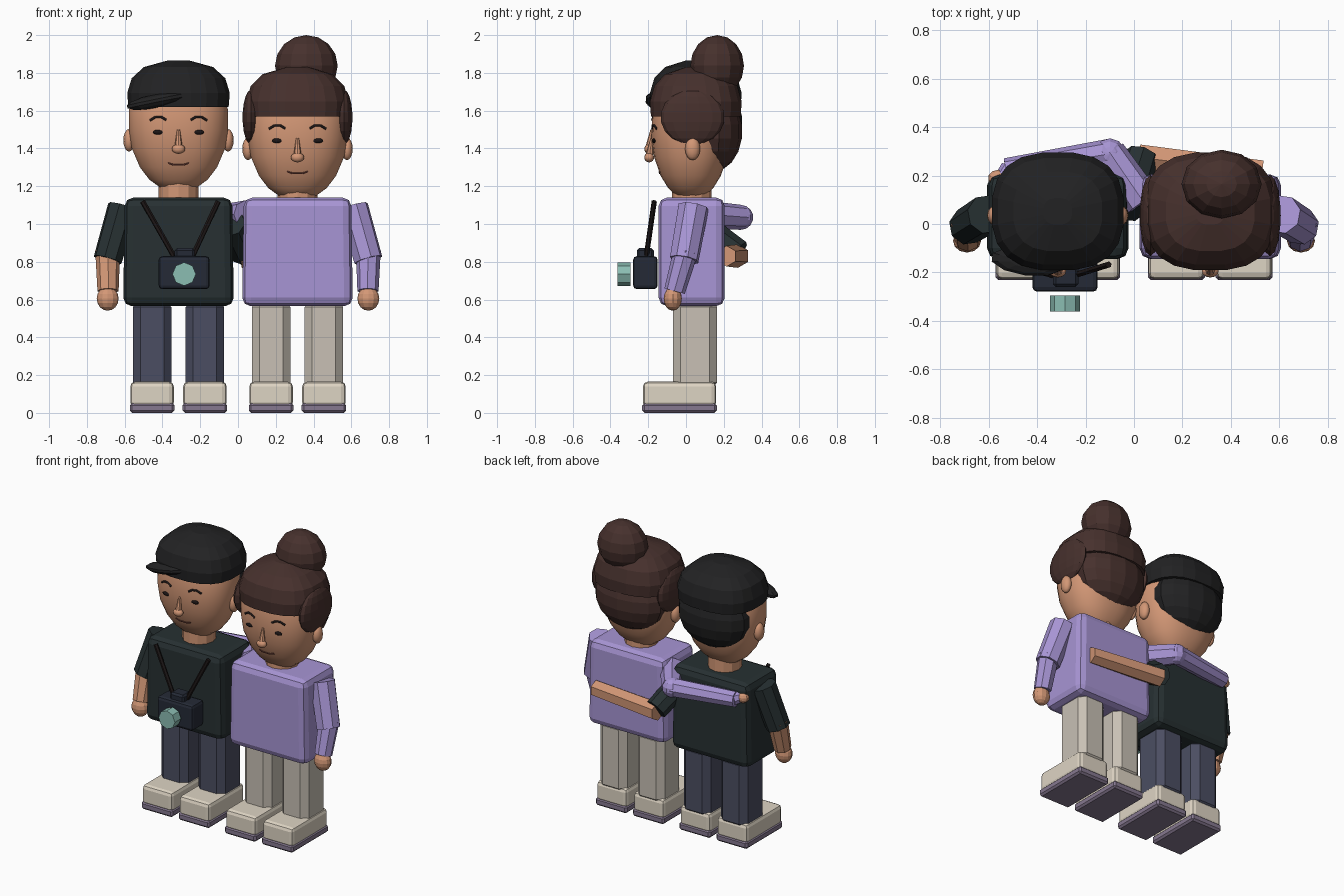
import bpy, bmesh
from math import cos, sin, pi, copysign
from mathutils import Vector, Matrix, Euler

if "Cube" in bpy.data.objects:
    bpy.data.objects.remove(bpy.data.objects["Cube"])


def material(name, r, g, b):
    m = bpy.data.materials.new(name)
    m.diffuse_color = (r, g, b, 1)
    m.use_nodes = True
    m.node_tree.nodes["Principled BSDF"].inputs["Base Color"].default_value = m.diffuse_color
    return m


SKIN = material("skin", .65, .31, .18)
BLACK = material("black_hair", .016, .016, .017)
BROWN = material("brown_hair", .062, .03, .026)
GREEN = material("dark_shirt", .02, .03, .032)
LILAC = material("lilac_shirt", .39, .30, .66)
NAVY = material("navy_trousers", .07, .076, .122)
BEIGE = material("beige_trousers", .58, .53, .46)
CREAM = material("shoe", .73, .66, .55)
SOLE = material("sole", .24, .19, .28)
TEAL = material("lens", .26, .51, .45)
INK = material("camera", .018, .023, .037)
DARK = material("dark_line", .012, .008, .008)
LIP = material("lip", .12, .04, .03)


def finish(name, bm, mat, smooth=False):
    bmesh.ops.recalc_face_normals(bm, faces=bm.faces)
    for f in bm.faces:
        f.smooth = smooth
    me = bpy.data.meshes.new(name)
    bm.to_mesh(me)
    bm.free()
    ob = bpy.data.objects.new(name, me)
    me.materials.append(mat)
    bpy.context.collection.objects.link(ob)
    return ob


def box(name, x, y, z, mat, bevel=.03, seg=2, taper=1):
    """Bevelled box from (min, max) ranges; taper scales the top in x."""
    bm = bmesh.new()
    bmesh.ops.create_cube(bm, size=1)
    mid = [sum(r) / 2 for r in (x, y, z)]
    size = [r[1] - r[0] for r in (x, y, z)]
    for v in bm.verts:
        k = taper if v.co.z > 0 else 1
        v.co = [m + c * s for m, c, s in zip(mid, (v.co.x * k, v.co.y, v.co.z), size)]
    bmesh.ops.bevel(bm, geom=bm.edges[:], offset=bevel, segments=seg, profile=.5, affect='EDGES')
    return finish(name, bm, mat)


def ball(name, loc, rad, mat, rot=(0, 0, 0), u=10, v=7, smooth=False):
    bm = bmesh.new()
    m = Matrix.LocRotScale(Vector(loc), Euler(rot), Vector(rad))
    bmesh.ops.create_uvsphere(bm, u_segments=u, v_segments=v, radius=1, matrix=m)
    return finish(name, bm, mat, smooth)


def limb(name, a, b, r0, r1, mat, sides=8):
    a, b = Vector(a), Vector(b)
    d = b - a
    m = Matrix.Translation((a + b) / 2) @ d.to_track_quat('Z', 'Y').to_matrix().to_4x4()
    bm = bmesh.new()
    bmesh.ops.create_cone(bm, cap_ends=True, segments=sides, radius1=r0, radius2=r1,
                          depth=d.length, matrix=m)
    return finish(name, bm, mat)


def loft(name, cx, cy, rings, mat, n, power, smooth=False):
    """Stack of superellipse rings (z, rx, ry)."""
    bm = bmesh.new()
    loops = []
    for z, rx, ry in rings:
        loop = []
        for i in range(n):
            t = 2 * pi * (i + .5) / n
            c, s = cos(t), sin(t)
            loop.append(bm.verts.new((cx + rx * copysign(abs(c) ** (2 / power), c),
                                      cy + ry * copysign(abs(s) ** (2 / power), s), z)))
        loops.append(loop)
    for p, q in zip(loops, loops[1:]):
        for i in range(n):
            j = (i + 1) % n
            bm.faces.new((p[i], p[j], q[j], q[i]))
    bm.faces.new(loops[0])
    bm.faces.new(loops[-1])
    return finish(name, bm, mat, smooth)


def line(name, pts, r, mat):
    cu = bpy.data.curves.new(name, 'CURVE')
    cu.dimensions = '3D'
    cu.bevel_depth, cu.bevel_resolution, cu.use_fill_caps = r, 1, True
    sp = cu.splines.new('POLY')
    sp.points.add(len(pts) - 1)
    for p, co in zip(sp.points, pts):
        p.co = (*co, 1)
    cu.materials.append(mat)
    ob = bpy.data.objects.new(name, cu)
    bpy.context.collection.objects.link(ob)


HEAD = [(1.18, .05, .04), (1.195, .10, .08), (1.235, .155, .12), (1.30, .205, .16),
        (1.40, .248, .195), (1.50, .263, .208), (1.60, .264, .205), (1.72, .23, .18), (1.78, .15, .12)]
POWER = 2.3


def face_y(dx, z):
    for (z0, a0, b0), (z1, a1, b1) in zip(HEAD, HEAD[1:]):
        if z0 <= z <= z1:
            t = (z - z0) / (z1 - z0)
            a, b = a0 + t * (a1 - a0), b0 + t * (b1 - b0)
            return .025 - b * (1 - abs(dx / a) ** POWER) ** (1 / POWER)


def person(who, s, dz, shirt, trousers, hair):
    cx = s * .315
    # torso, neck, legs, shoes
    box(who + "_torso", (cx - .293, cx + .293), (-.145, .205), (.565, 1.14), shirt, .045, 2, .97)
    limb(who + "_neck", (cx, .03, 1.08), (cx, .03, 1.3), .105, .105, SKIN, 12)
    for side in (-1, 1):
        lx = cx + side * .14
        box(who + "_leg", (lx - .102, lx + .102), (-.07, .165), (.12, .60), trousers, .04, 1)
        box(who + "_shoe", (lx - .115, lx + .115), (-.228, .16), (.03, .165), CREAM, .025, 2)
        box(who + "_sole", (lx - .118, lx + .118), (-.232, .163), (0, .052), SOLE, .012, 1)
        # ear and eye
        ball(who + "_ear", (cx + side * .262, .035, 1.443 + dz), (.03, .04, .06), SKIN, u=12, v=8, smooth=True)
        ex = side * .108
        ball(who + "_eye", (cx + ex, face_y(ex, 1.486), 1.486 + dz), (.028, .01, .013), DARK, u=12)
        brow = [(side * x, z) for x, z in ((.065, 1.551), (.09, 1.566), (.12, 1.567), (.15, 1.549))]
        line(who + "_eyebrow", [(cx + x, face_y(x, z), z + dz) for x, z in brow], .007, DARK)
    # head, nose, mouth
    loft(who + "_head", cx, .025, [(z + dz, a, b) for z, a, b in HEAD], SKIN, 32, POWER, True)
    limb(who + "_nose_bridge", (cx, -.195, 1.40 + dz), (cx, -.18, 1.50 + dz), .022, .008, SKIN)
    ball(who + "_nose_tip", (cx, -.195, 1.397 + dz), (.035, .026, .026), SKIN, u=12, v=8, smooth=True)
    mouth = [(-.055, 1.322), (-.025, 1.313), (.025, 1.313), (.055, 1.322)]
    line(who + "_mouth", [(cx + x, face_y(x, z), z + dz) for x, z in mouth], .005, LIP)
    # outer arm
    limb(who + "_sleeve", (s * .61, .04, 1.09), (s * .69, -.01, .81), .082, .078, shirt)
    limb(who + "_forearm", (s * .69, .0, .86), (s * .688, -.06, .645), .066, .056,
         SKIN if s < 0 else shirt)
    ball(who + "_hand", (s * .69, -.07, .605), (.058, .048, .064), SKIN, u=12, v=8)
    # hair cap and back of hair
    z0, top = (1.62, 1.865) if s < 0 else (1.57, 1.83)
    h = top - z0
    loft(who + "_hair", cx, .052,
         [(z0, .268, .24), (z0 + .3 * h, .274, .245), (z0 + .62 * h, .25, .222),
          (z0 + .86 * h, .185, .165), (top, .06, .055)], hair, 20, 2.6)
    ball(who + "_back_hair", (cx, .14, 1.535 + dz), (.255, .158, .215), hair, u=14, v=9)


person("man", -1, 0, GREEN, NAVY, BLACK)
person("woman", 1, -.045, LILAC, BEIGE, BROWN)

# swept fringe
ball("man_fringe", (-.44, -.155, 1.65), (.16, .06, .036), BLACK, (0, -.2, -.12))

# side hair and bun
for sx in (-1, 1):
    ball("woman_side_hair", (.315 + sx * .247, .035, 1.565), (.045, .17, .145), BROWN, u=14, v=9)
ball("woman_bun", (.362, .165, 1.838), (.166, .142, .162), BROWN, u=12, v=8)

# woman's inner arm around the man's back
limb("woman_inner_sleeve", (.04, .09, 1.05), (-.10, .295, 1.035), .075, .066, LILAC)
ball("woman_elbow", (-.10, .29, 1.035), (.066, .066, .066), LILAC)
limb("woman_inner_forearm", (-.10, .29, 1.035), (-.53, .22, 1.04), .062, .052, LILAC)
limb("woman_inner_cuff", (-.51, .225, 1.04), (-.575, .14, 1.06), .045, .03, LILAC)
ball("woman_inner_hand", (-.56, .19, 1.05), (.045, .035, .035), SKIN)

# man's inner arm around the woman's back
limb("man_inner_sleeve", (-.04, .06, 1.0), (.03, .28, .845), .08, .072, GREEN)
limb("man_inner_forearm", (.02, .275, .83), (.53, .215, .83), .062, .055, SKIN, 6)

# camera with lens and neck straps
box("camera_body", (-.42, -.15), (-.28, -.15), (.655, .83), INK, .02, 2)
box("camera_hump", (-.335, -.23), (-.26, -.17), (.81, .872), INK, .012, 1)
limb("camera_lens", (-.285, -.295, .735), (-.285, -.362, .735), .062, .062, TEAL)
for a, b in ((-.505, -.34), (-.105, -.24)):
    limb("camera_strap", (a, -.168, 1.12), (b, -.21, .83), .014, .014, DARK, 6)
